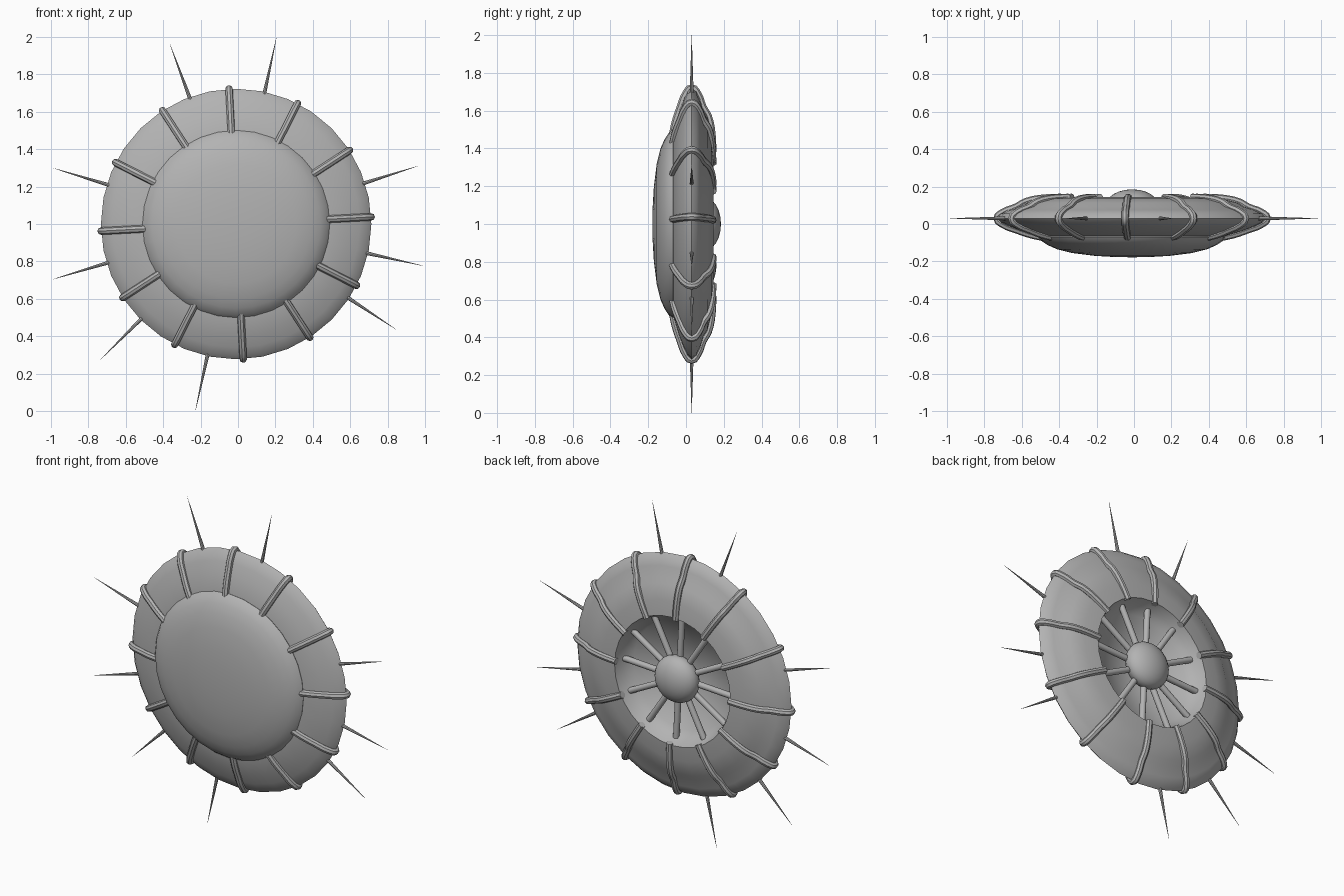
import bpy, bmesh
from math import sin, cos, radians, tau
from mathutils import Vector, Matrix

CENTRE = Vector((-0.01, 0, 1.0))

old = bpy.data.objects.get("Cube")
if old:
    bpy.data.objects.remove(old)

grey = bpy.data.materials.new("plain grey")
grey.use_nodes = True
grey.diffuse_color = (0.45, 0.45, 0.45, 1)
grey.node_tree.nodes["Principled BSDF"].inputs["Base Color"].default_value = grey.diffuse_color


def polar(r, y, angle):
    """Point at radius r and depth y, turned about the front-to-back axis."""
    return Vector((r * cos(angle), y, r * sin(angle)))


def finish(obj, sharp=40):
    obj.location = CENTRE
    obj.data.materials.append(grey)
    bpy.ops.object.select_all(action='DESELECT')
    obj.select_set(True)
    bpy.context.view_layer.objects.active = obj
    if obj.type == 'CURVE':
        bpy.ops.object.convert(target='MESH')
    bpy.ops.object.shade_smooth_by_angle(angle=radians(sharp))


def mesh_object(name, bm):
    mesh = bpy.data.meshes.new(name)
    bmesh.ops.recalc_face_normals(bm, faces=bm.faces)
    bm.to_mesh(mesh)
    bm.free()
    obj = bpy.data.objects.new(name, mesh)
    bpy.context.collection.objects.link(obj)
    finish(obj)


def revolve(name, profile, steps=32):
    bm = bmesh.new()
    verts = [bm.verts.new((r, y, 0)) for r, y in profile]
    edges = [bm.edges.new(pair) for pair in zip(verts, verts[1:])]
    bmesh.ops.spin(bm, geom=verts + edges, cent=(0, 0, 0), axis=(0, 1, 0),
                   angle=tau, steps=steps)
    bmesh.ops.remove_doubles(bm, verts=bm.verts, dist=0.0005)
    mesh_object(name, bm)


def add_rod(bm, start, end, r1, r2, sides):
    way = end - start
    turn = way.to_track_quat('Z', 'Y').to_matrix().to_4x4()
    bmesh.ops.create_cone(bm, cap_ends=True, segments=sides, radius1=r1, radius2=r2,
                          depth=way.length,
                          matrix=Matrix.Translation((start + end) / 2) @ turn)


# Main disc with a hollow back
revolve("disc_body", [
    (0, -0.065), (0.5, -0.065), (0.6, -0.035), (0.66, -0.012), (0.7, 0.008),
    (0.722, 0.03), (0.7, 0.055), (0.66, 0.075), (0.6, 0.093), (0.57, 0.113),
    (0.48, 0.135), (0.39, 0.145), (0.37, 0.09), (0.33, 0.045), (0.1, -0.05), (0, -0.055)])

# Shallow front dome
revolve("front_dome", [
    (0.49, -0.05), (0.5, -0.07), (0.485, -0.09), (0.45, -0.113), (0.4, -0.135),
    (0.32, -0.155), (0.2, -0.17), (0.1, -0.176), (0, -0.178)])

# Rounded hub in the hollow
revolve("back_hub", [(0.14 * sin(radians(a)), 0.1 - 0.085 * cos(radians(a)))
                     for a in range(0, 181, 15)])

# Twelve straps wrapped over the rim
path = [(0.48, -0.07), (0.54, -0.057), (0.62, -0.03), (0.69, -0.002), (0.722, 0.03),
        (0.69, 0.062), (0.62, 0.09), (0.57, 0.118), (0.48, 0.137), (0.38, 0.142)]
turns = [radians(3 + 30 * i) for i in range(12)]
curve = bpy.data.curves.new("rim_straps", 'CURVE')
curve.dimensions = '3D'
curve.bevel_depth = 0.02
curve.bevel_resolution = 2
curve.resolution_u = 3
curve.use_fill_caps = True
for angle in turns:
    spline = curve.splines.new('BEZIER')
    spline.bezier_points.add(len(path) - 1)
    for point, (r, y) in zip(spline.bezier_points, path):
        point.co = polar(r, y, angle)
        point.handle_left_type = point.handle_right_type = 'AUTO'
straps = bpy.data.objects.new("rim_straps", curve)
bpy.context.collection.objects.link(straps)
finish(straps)

# Spokes from the hub to the wall of the hollow
bm = bmesh.new()
for angle in turns:
    add_rod(bm, polar(0.05, 0.08, angle), polar(0.37, 0.08, angle), 0.018, 0.018, 12)
mesh_object("hub_spokes", bm)

# Thin spikes around the rim
bm = bmesh.new()
for degrees in (17.7, 77.8, 110.2, 163, 196.8, 225, 257.7, 326.6, 347.4):
    angle = radians(degrees)
    add_rod(bm, polar(0.69, 0.03, angle), polar(1.023, 0.03, angle), 0.011, 0.0005, 8)
mesh_object("rim_spikes", bm)
